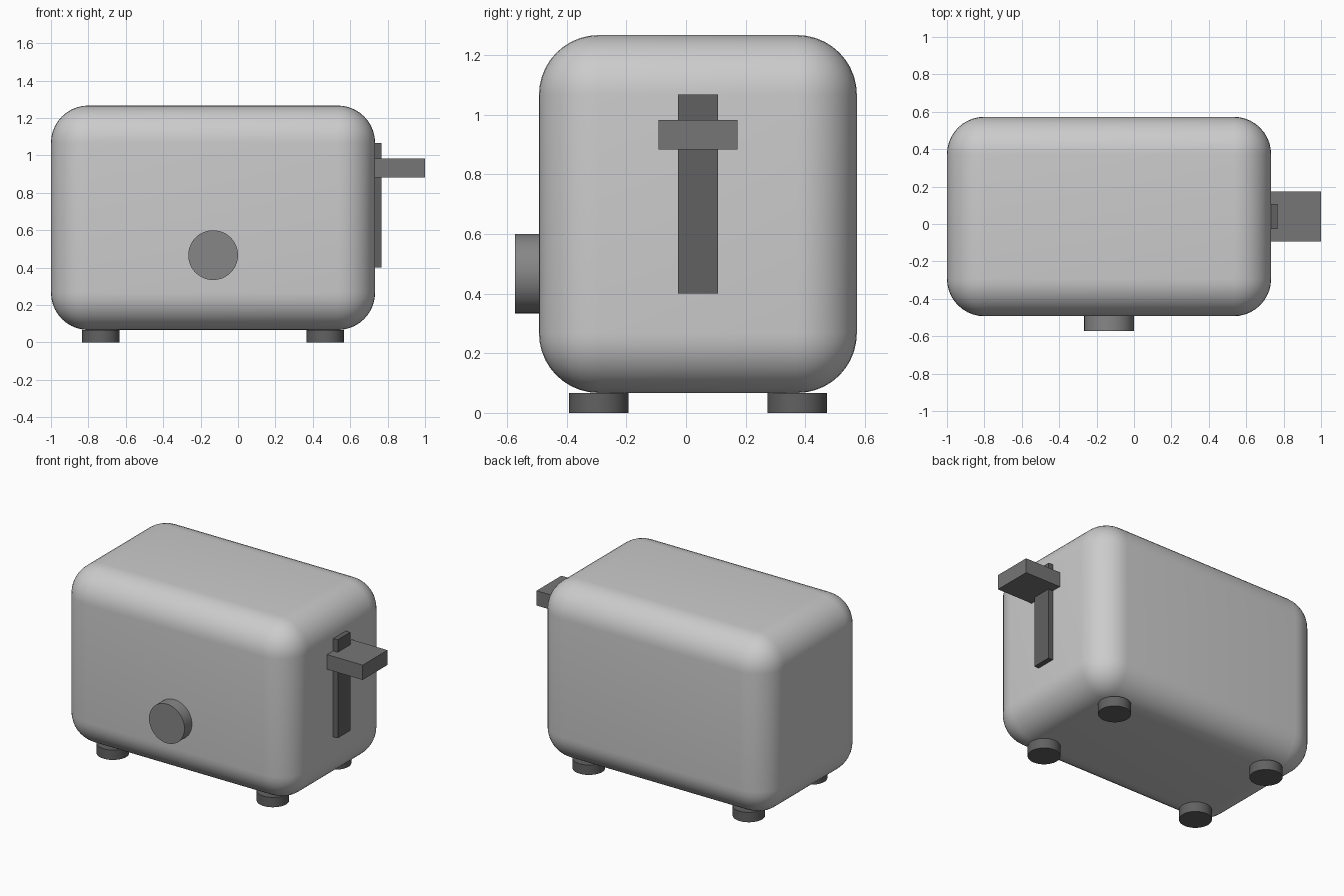
import bpy, math

if "Cube" in bpy.data.objects:
    bpy.data.objects.remove(bpy.data.objects["Cube"])

CX, CY = -0.133, 0.04   # centre of the body in plan


def material(name, v):
    m = bpy.data.materials.new(name)
    m.diffuse_color = (v, v, v, 1)
    m.use_nodes = True
    m.node_tree.nodes["Principled BSDF"].inputs["Base Color"].default_value = m.diffuse_color
    return m


KNOB = material("knob_dark", 0.24)
LEVER = material("lever_dark", 0.18)
BLACK = material("black", 0.12)


def finish(name, mat):
    ob = bpy.context.object
    ob.name = name
    if mat:
        ob.data.materials.append(mat)
    return ob


def box(name, lo, hi, mat=None):
    mid = [(a + b) / 2 for a, b in zip(lo, hi)]
    bpy.ops.mesh.primitive_cube_add(size=1, location=mid)
    bpy.context.object.scale = [b - a for a, b in zip(lo, hi)]
    bpy.ops.object.transform_apply(location=False, rotation=False, scale=True)
    return finish(name, mat)


def disc(name, loc, radius, depth, mat, rot=(0, 0, 0)):
    bpy.ops.mesh.primitive_cylinder_add(vertices=48, radius=radius, depth=depth,
                                        location=loc, rotation=rot)
    bpy.ops.object.shade_smooth_by_angle(angle=math.radians(35))
    return finish(name, mat)


# Rounded body shell
body = box("body", (-1.0, -0.493, 0.067), (0.733, 0.573, 1.267))
bevel = body.modifiers.new("rounding", 'BEVEL')
bevel.width = 0.2
bevel.segments = 10
bpy.ops.object.modifier_apply(modifier=bevel.name)
bpy.ops.object.shade_smooth_by_angle(angle=math.radians(35))

# Lever track and lever on the right end
box("lever_track", (0.70, CY - 0.067, 0.4), (0.767, CY + 0.067, 1.067), BLACK)
box("lever", (0.733, CY - 0.133, 0.883), (1.0, CY + 0.133, 0.983), LEVER)

# Browning knob on the front
disc("knob", (CX, -0.533, 0.467), 0.133, 0.08, KNOB, (math.pi / 2, 0, 0))

# Four feet
for sx, xn in ((-1, "left"), (1, "right")):
    for sy, yn in ((-1, "front"), (1, "back")):
        disc(f"{yn}_{xn}_foot", (CX + sx * 0.6, CY + sy * 0.333, 0.0335),
             0.1, 0.067, BLACK)
